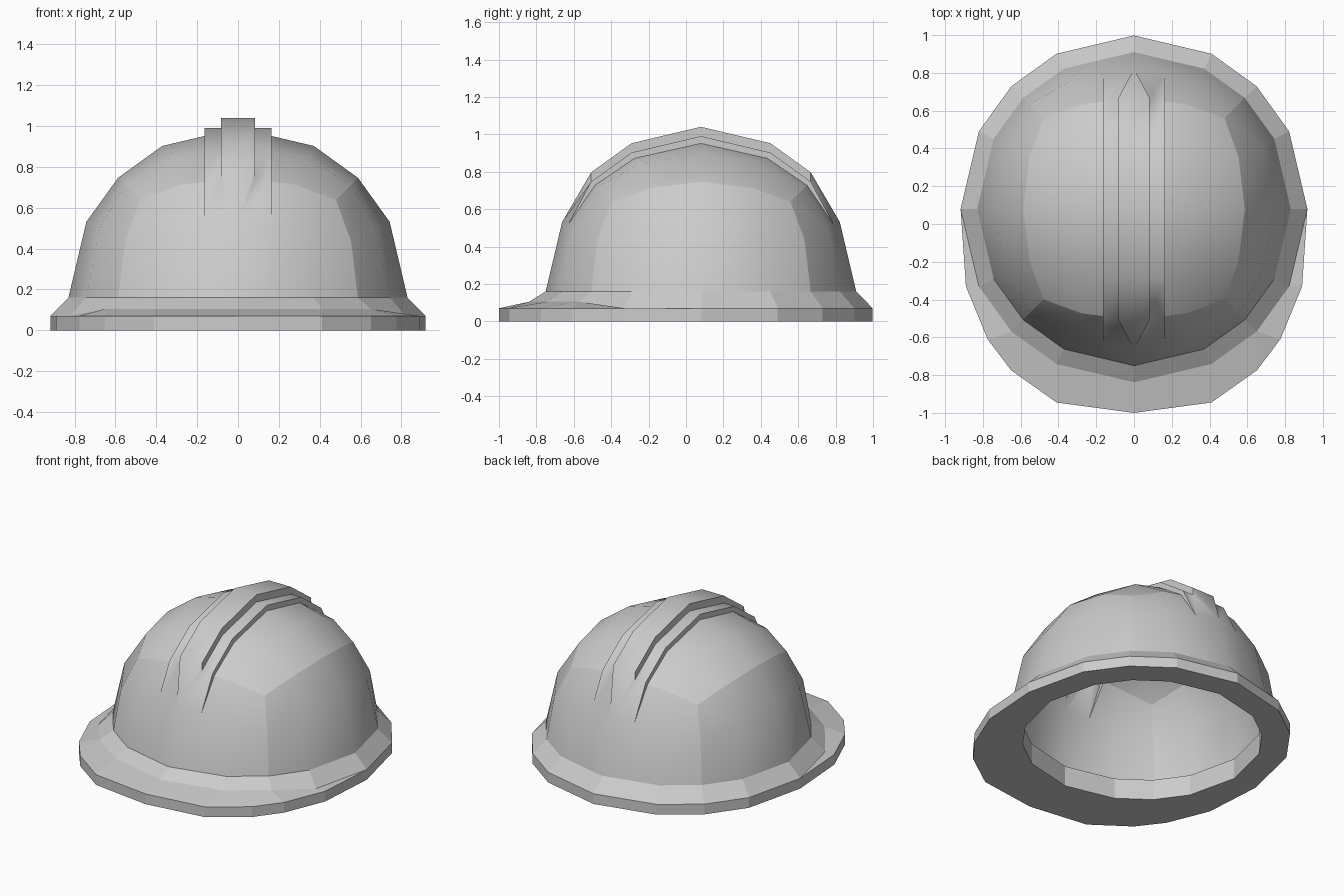
import bpy, bmesh, math
from mathutils import Vector

if "Cube" in bpy.data.objects:
    bpy.data.objects.remove(bpy.data.objects["Cube"])

R = 0.83                       # dome radius
CENTRE = Vector((0, 0.08, 0.16))
WIDE, NARROW, STEP = 0.163, 0.083, 0.05
INNER = 0.743                  # inner radius of the opening
T = [-1, -0.5, 0, 0.5, 1]


def ball(x, y, z):
    return Vector((x, y, z)).normalized() * R


def add_grid(bm, rows, closed=False):
    """Quads between successive rows of points, skipping collapsed corners."""
    for a, b in zip(rows, rows[1:]):
        n = len(a)
        for i in range(n if closed else n - 1):
            j = (i + 1) % n
            pts = []
            for p in (a[i], a[j], b[j], b[i]):
                if all((p - q).length > 1e-4 for q in pts):
                    pts.append(p)
            if len(pts) > 2:
                bm.faces.new([bm.verts.new(p) for p in pts])


def finish(bm, name):
    mesh = bpy.data.meshes.new(name)
    bm.to_mesh(mesh)
    bm.free()
    ob = bpy.data.objects.new(name, mesh)
    bpy.context.collection.objects.link(ob)
    return ob


def on_cube_edge(p):
    m = max(abs(c) for c in p)
    return sum(abs(c) > 0.985 * m for c in p) >= 2


# Dome: upper half of a rounded cube, a single thin skin
bm = bmesh.new()
add_grid(bm, [[ball(x, y, 1) for x in T] for y in T])
for s in (-1, 1):
    add_grid(bm, [[ball(x, s, z) for x in T] for z in (0, 0.5, 1)])
    add_grid(bm, [[ball(s, y, z) for y in T] for z in (0, 0.5, 1)])
bmesh.ops.remove_doubles(bm, verts=bm.verts, dist=1e-3)

# Cut out the strip where the stepped ridge sits
for s in (-1, 1):
    bmesh.ops.bisect_plane(bm, geom=bm.verts[:] + bm.edges[:] + bm.faces[:],
                           plane_co=(s * WIDE, 0, 0), plane_no=(1, 0, 0))
gone = []
for f in bm.faces:
    c = f.calc_center_median()
    if abs(c.x) < WIDE - 0.005 and c.z > 0.3:
        gone.append(f)
bmesh.ops.delete(bm, geom=gone, context='FACES')

# Stepped ridge running front to back, tapering into the dome at both ends
rows = []
for y, z in ((-1, .5), (-1, 1), (-.5, 1), (0, 1), (.5, 1), (1, 1), (1, .5)):
    mid, side = ball(0, y, z), ball(0.5, y, z)
    foot = mid.lerp(side, WIDE / side.x)
    if z < 1:
        half = [foot, foot, mid, mid]
    else:
        half = [foot, mid + Vector((WIDE, 0, 0)), mid + Vector((NARROW, 0, 0)),
                mid + Vector((NARROW, 0, STEP))]
    rows.append([Vector((-p.x, p.y, p.z)) for p in half] + half[::-1])
add_grid(bm, rows)
bmesh.ops.remove_doubles(bm, verts=bm.verts, dist=1e-3)
bmesh.ops.recalc_face_normals(bm, faces=bm.faces)
if sum(f.normal.dot(f.calc_center_median()) for f in bm.faces) < 0:
    bmesh.ops.reverse_faces(bm, faces=bm.faces)

# Smooth shading, kept crisp at the cube seams and ridge steps
for f in bm.faces:
    f.smooth = True
tips = [ball(0, -1, .5), ball(0, 1, .5)]
for e in bm.edges:
    a, b = (v.co for v in e.verts)
    seam = abs(a.x) > 0.2 or abs(b.x) > 0.2
    cube_edge = seam and all(on_cube_edge(p) for p in (a, b, (a + b) / 2))
    at_tip = any((p - t).length < 1e-3 for p in (a, b) for t in tips)
    riser = (a - b).xy.length < 1e-3
    if cube_edge or riser or (e.calc_face_angle(0) > math.radians(32) and not at_tip):
        e.smooth = False
finish(bm, "helmet_shell").location = CENTRE

# Brim: half outlines from back to front, mirrored; the front grows into a visor
dirs = [(0, 1), (.5, 1), (1, 1), (1, .5), (1, 0), (1, -.5),
        (1, -1), (1, -1), (.5, -1), (0, -1)]
mid_z = [.07] * 6 + [.105] * 4
visor = [(.89, -.33), (.775, -.61), (.65, -.775), (.41, -.945), (0, -1)]


def ring(radius, zs):
    out = []
    for (x, y), z in zip(dirs, zs):
        d = Vector((x, y, 0)).normalized() * radius
        out.append(Vector((d.x, d.y + CENTRE.y, z)))
    return out


def mirrored(half):
    return half + [Vector((-p.x, p.y, p.z)) for p in half[-2:0:-1]]


edge = ring(0.918, mid_z)
outer = edge[:5] + [Vector((x, y, .07)) for x, y in visor]
floor = [Vector((p.x, p.y, 0)) for p in outer]
loops = [ring(R, [.16] * 10), ring(INNER, [.14] * 10), ring(INNER, [0] * 10),
         floor, outer, edge, ring(R, [.16] * 10)]
bm = bmesh.new()
add_grid(bm, [mirrored(h) for h in loops], closed=True)
bmesh.ops.remove_doubles(bm, verts=bm.verts, dist=1e-3)
bmesh.ops.recalc_face_normals(bm, faces=bm.faces)
down = [f for f in bm.faces if f.calc_center_median().z < 1e-3]
if down[0].normal.z > 0:
    bmesh.ops.reverse_faces(bm, faces=bm.faces)
finish(bm, "brim")
